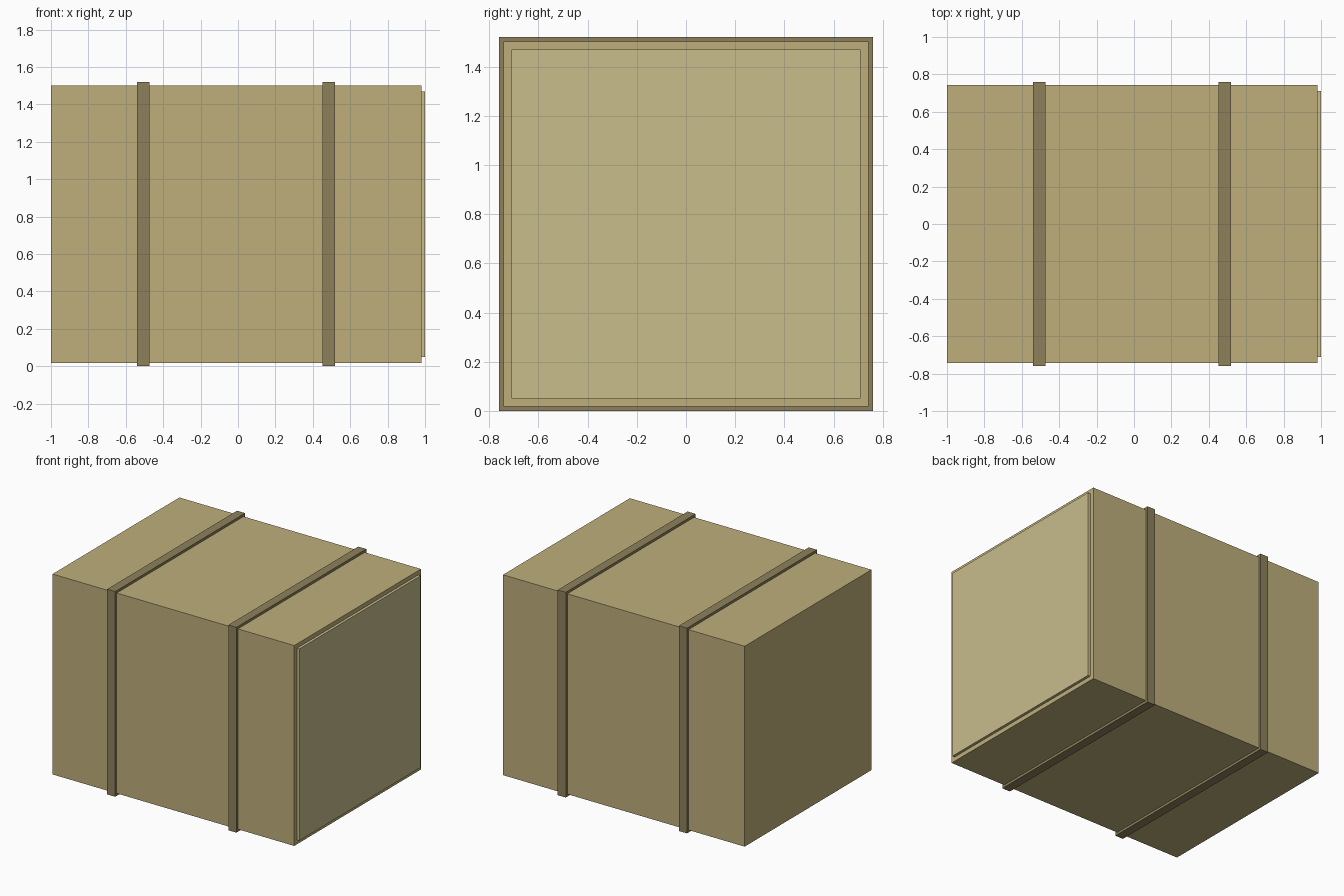
import bpy, bmesh
from mathutils import Vector

if "Cube" in bpy.data.objects:
    bpy.data.objects.remove(bpy.data.objects["Cube"])

MID_Z = 0.76  # shared centre height of every part


def material(name, rgb):
    m = bpy.data.materials.new(name)
    m.diffuse_color = (*rgb, 1)
    m.use_nodes = True
    m.node_tree.nodes["Principled BSDF"].inputs["Base Color"].default_value = m.diffuse_color
    return m


def make_object(name, bm, mat):
    bmesh.ops.recalc_face_normals(bm, faces=bm.faces)
    me = bpy.data.meshes.new(name)
    bm.to_mesh(me)
    bm.free()
    me.materials.append(mat)
    ob = bpy.data.objects.new(name, me)
    bpy.context.collection.objects.link(ob)
    return ob


def box(name, x0, x1, half, mat):
    bm = bmesh.new()
    bmesh.ops.create_cube(bm, size=1)
    for v in bm.verts:
        v.co = Vector(((x0 + x1) / 2 + v.co.x * (x1 - x0),
                       v.co.y * 2 * half, MID_Z + v.co.z * 2 * half))
    return make_object(name, bm, mat)


def square_band(name, x0, x1, inner, outer, mat):
    # rectangular strap section carried round the four corners
    bm = bmesh.new()
    section = [(x0, inner), (x1, inner), (x1, outer), (x0, outer)]
    corners = [(-1, -1), (1, -1), (1, 1), (-1, 1)]
    rings = [[bm.verts.new((x, sy * h, MID_Z + sz * h)) for x, h in section]
             for sy, sz in corners]
    for i in range(4):
        a, b = rings[i], rings[(i + 1) % 4]
        for j in range(4):
            k = (j + 1) % 4
            bm.faces.new((a[j], a[k], b[k], b[j]))
    return make_object(name, bm, mat)


tan = material("tan", (0.52, 0.43, 0.20))
brown = material("brown", (0.27, 0.22, 0.105))
pale = material("pale_tan", (0.58, 0.51, 0.265))

# Crate body
box("crate_body", -1.0, 0.98, 0.742, tan)

# Raised panel on the right end
box("end_panel", 0.97, 1.0, 0.71, pale)

# Two straps wrapped round the body
for name, x in (("left_strap", -0.507), ("right_strap", 0.486)):
    square_band(name, x - 0.033, x + 0.033, 0.735, 0.76, brown)
